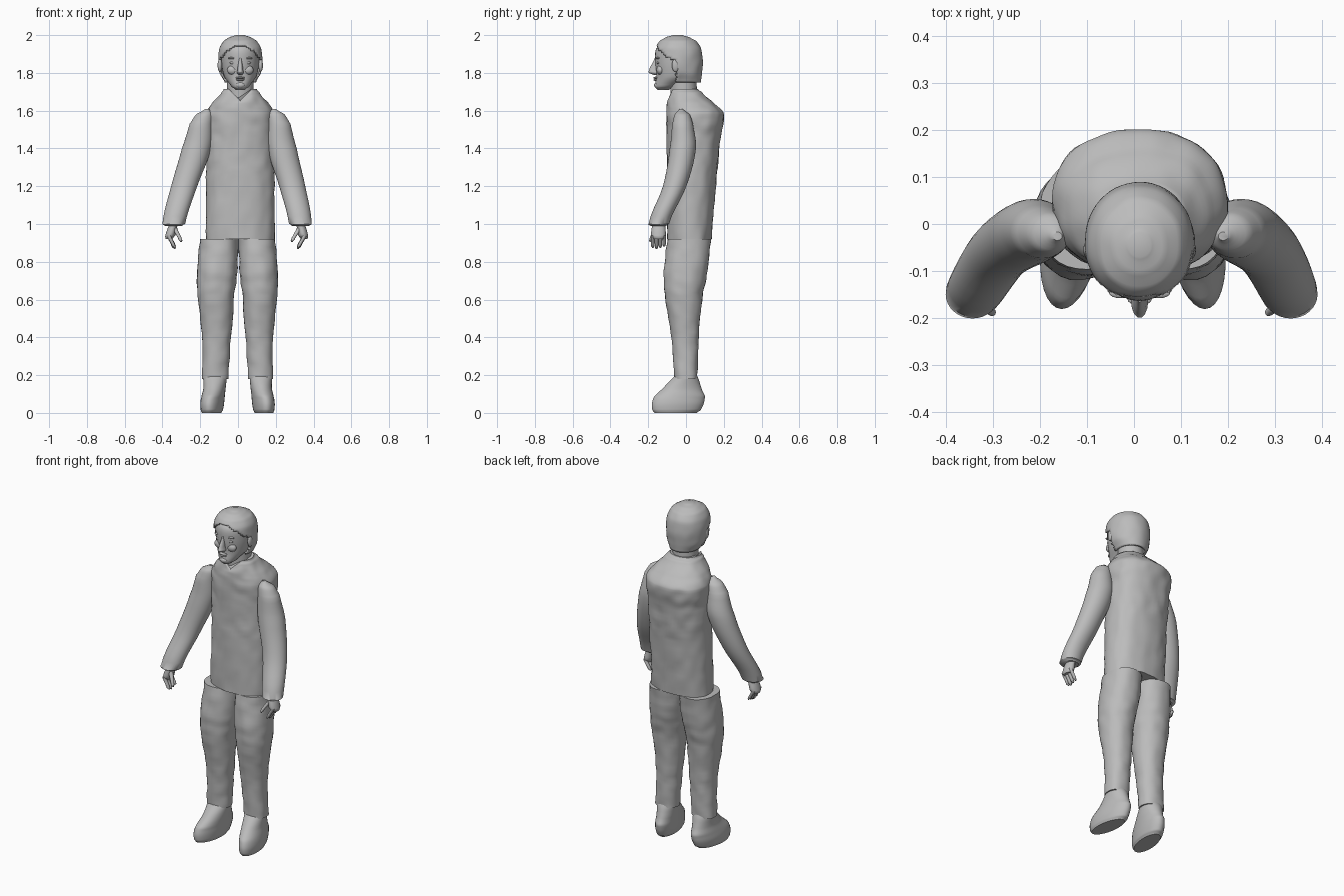
import bpy, bmesh, math
from mathutils import Vector, noise

MIDDLE = .012  # centre line of head and jacket

if "Cube" in bpy.data.objects:
    bpy.data.objects.remove(bpy.data.objects["Cube"], do_unlink=True)

grey = bpy.data.materials.new("plain grey")
grey.use_nodes = True
grey.diffuse_color = (.5, .5, .5, 1)
grey.node_tree.nodes["Principled BSDF"].inputs["Base Color"].default_value = grey.diffuse_color


def finish(body):
    """Give the part its colour and smooth shading."""
    body.data.materials.append(grey)
    bpy.ops.object.select_all(action='DESELECT')
    body.select_set(True)
    bpy.context.view_layer.objects.active = body
    bpy.ops.object.shade_smooth_by_angle(angle=math.radians(45))
    return body


def spline(before, start, end, after, t):
    """Smooth curve from start to end, guided by both neighbours."""
    leave, arrive = (end - before) / 2, (after - start) / 2
    turn = end - start
    return start + t * leave + t * t * (3 * turn - 2 * leave - arrive) + t ** 3 * (leave + arrive - 2 * turn)


def loft(name, points, depth=lambda z: 1, sides=32, steps=5, power=2, rough=0,
         change=lambda co: co, drop=None):
    """Skin level rings at (x, y, z, radius); depth is the y to x ratio at a height."""
    points = [Vector(point) for point in points]
    padded = points[:1] + points + points[-1:]
    rings = []
    for group in zip(padded, padded[1:], padded[2:], padded[3:]):
        for step in range(steps):
            ring = spline(*group, step / steps)
            ring.z = group[1].z + (group[2].z - group[1].z) * step / steps
            rings.append(ring)
    rings.append(points[-1])

    bm = bmesh.new()
    loops = []
    for x, y, z, radius in rings:
        loop = []
        for side in range(sides):
            angle = math.tau * side / sides
            across, along = [math.copysign(abs(v) ** (2 / power), v)
                             for v in (math.cos(angle), math.sin(angle))]
            co = Vector((x + radius * across, y + radius * depth(z) * along, z))
            co += Vector((across, along, 0)) * rough * noise.noise(co * 18)
            loop.append(bm.verts.new(change(co)))
        loops.append(loop)
    for low, high in zip(loops, loops[1:]):
        for side in range(sides):
            bm.faces.new((low[side - 1], low[side], high[side], high[side - 1]))
    bm.faces.new(loops[0])
    bm.faces.new(loops[-1])
    bmesh.ops.recalc_face_normals(bm, faces=bm.faces)
    if drop:
        unwanted = [face for face in bm.faces if drop(face.calc_center_median())]
        bmesh.ops.delete(bm, geom=unwanted, context='FACES')
    mesh = bpy.data.meshes.new(name)
    bm.to_mesh(mesh)
    bm.free()
    body = bpy.data.objects.new(name, mesh)
    bpy.context.collection.objects.link(body)
    return finish(body)


def blob(name, place, size):
    """Small rounded feature."""
    bpy.ops.mesh.primitive_uv_sphere_add(segments=16, ring_count=10, location=place)
    body = bpy.context.object
    body.name = name
    body.scale = size
    return finish(body)


# Jacket, with a notch in the front of the collar
def collar_notch(co):
    if co.z > 1.64 and co.y < -.03:
        co.z -= .8 * (co.z - 1.64) * max(0, 1 - abs(co.x - MIDDLE) / .06)
    return co


loft("jacket", [(MIDDLE, .018, .92, .182), (MIDDLE, .03, 1.25, .18), (MIDDLE, .04, 1.45, .18),
                (MIDDLE, .048, 1.58, .184), (MIDDLE, .028, 1.63, .155),
                (MIDDLE, -.005, 1.7, .1), (MIDDLE, -.013, 1.715, .086)],
     depth=lambda z: .64 + .28 * (z - .92), sides=64, steps=8, power=2.3, rough=.006,
     change=collar_notch)

# Neck and head
loft("neck", [(MIDDLE, -.01, 1.62, .07), (MIDDLE, -.015, 1.8, .07)])
loft("head", [(MIDDLE, -.12, 1.71, .025), (MIDDLE, -.11, 1.725, .045), (MIDDLE, -.055, 1.78, .085),
              (MIDDLE, -.043, 1.86, .1), (MIDDLE, -.044, 1.93, .094), (MIDDLE, -.045, 1.985, .045)],
     depth=lambda z: 1.2)
loft("nose", [(MIDDLE, -.15, 1.788, .01), (MIDDLE, -.16, 1.8, .018),
              (MIDDLE, -.165, 1.812, .016), (MIDDLE, -.152, 1.88, .007)],
     depth=lambda z: 2, sides=14)
blob("upper_lip", (MIDDLE, -.16, 1.774), (.026, .013, .006))
blob("lower_lip", (MIDDLE, -.16, 1.763), (.022, .012, .006))
blob("chin", (MIDDLE, -.153, 1.735), (.025, .016, .016))
for side, label in ((-1, "right"), (1, "left")):
    eye_x = MIDDLE + side * .04
    blob(label + "_eye", (eye_x, -.147, 1.853), (.016, .008, .007))
    blob(label + "_brow", (eye_x, -.147, 1.878), (.025, .011, .006))
    blob(label + "_cheek", (eye_x, -.136, 1.815), (.03, .02, .025))
    blob(label + "_ear", (MIDDLE + side * .108, -.055, 1.84), (.012, .02, .035))


# Hair shell, open around the face and neck
def bare(co):
    fringe = 1.948 - 6 * (co.x - MIDDLE) ** 2
    return co.z < 1.752 or (co.y < -.05 and co.z < fringe)


hair = loft("hair", [(MIDDLE, -.012, 1.75, .083), (MIDDLE, -.036, 1.8, .111),
                     (MIDDLE, -.04, 1.87, .117), (MIDDLE, -.042, 1.93, .111),
                     (MIDDLE, -.043, 1.97, .088), (MIDDLE, -.045, 1.99, .055),
                     (MIDDLE, -.045, 2, .023)],
            depth=lambda z: 1.1, sides=56, rough=.003, drop=bare)
shell = hair.modifiers.new("thickness", 'SOLIDIFY')
shell.thickness = .012
shell.offset = -1

# Arms and hands: laid out on the right, reflected for the left
for label in ("right", "left"):
    def reflect_arm(co, mirrored=label == "left"):
        if mirrored:
            co.x = -co.x - .01 + .06 * (co.z - 1)
        return co

    loft(label + "_sleeve", [(-.34, -.145, .99, .045), (-.34, -.144, 1, .06), (-.285, -.06, 1.2, .069),
                             (-.22, -.017, 1.4, .077), (-.195, -.018, 1.53, .061),
                             (-.178, -.02, 1.58, .044), (-.163, -.026, 1.61, .01)],
         depth=lambda z: .9, change=reflect_arm)
    loft(label + "_palm", [(-.365, -.145, .92, .018), (-.358, -.146, .94, .026),
                           (-.34, -.144, 1.01, .022)],
         depth=lambda z: 1.5, sides=20, change=reflect_arm)
    for number in range(4):
        y = -.176 + number * .02
        tip = .868 + .006 * abs(number - 1)
        loft(f"{label}_finger_{number + 1}",
             [(-.335, y, tip, .004), (-.34, y, tip + .008, .009), (-.366, y, .94, .011)],
             sides=10, change=reflect_arm)
    loft(label + "_thumb", [(-.302, -.188, .905, .004), (-.304, -.186, .914, .009),
                            (-.335, -.16, .98, .013)],
         sides=10, change=reflect_arm)

# Trouser legs and shoes, the left slightly slimmer
for label in ("right", "left"):
    def reflect_leg(co, mirrored=label == "left"):
        if mirrored:
            co.x = .005 - co.x * .95
        return co

    def toe_out(co, reflect=reflect_leg):
        co.x += .12 * (co.y + .03) * min(1, 8 * (.2 - co.z))
        return reflect(co)

    loft(label + "_trouser_leg", [(-.122, 0, .18, .071), (-.113, -.005, .4, .076),
                                  (-.117, -.012, .62, .096), (-.11, -.002, .75, .107),
                                  (-.1, .016, .92, .102)],
         depth=lambda z: .86 + .38 * (z - .18), steps=8, power=2.2, rough=.006, change=reflect_leg)
    loft(label + "_shoe", [(-.137, -.055, 0, .05), (-.136, -.05, .015, .057), (-.135, -.043, .05, .061),
                           (-.131, -.033, .09, .06), (-.125, -.02, .13, .059),
                           (-.122, 0, .2, .063)],
         depth=lambda z: min(2.25, .9 + 12 * (.2 - z)), change=toe_out)
